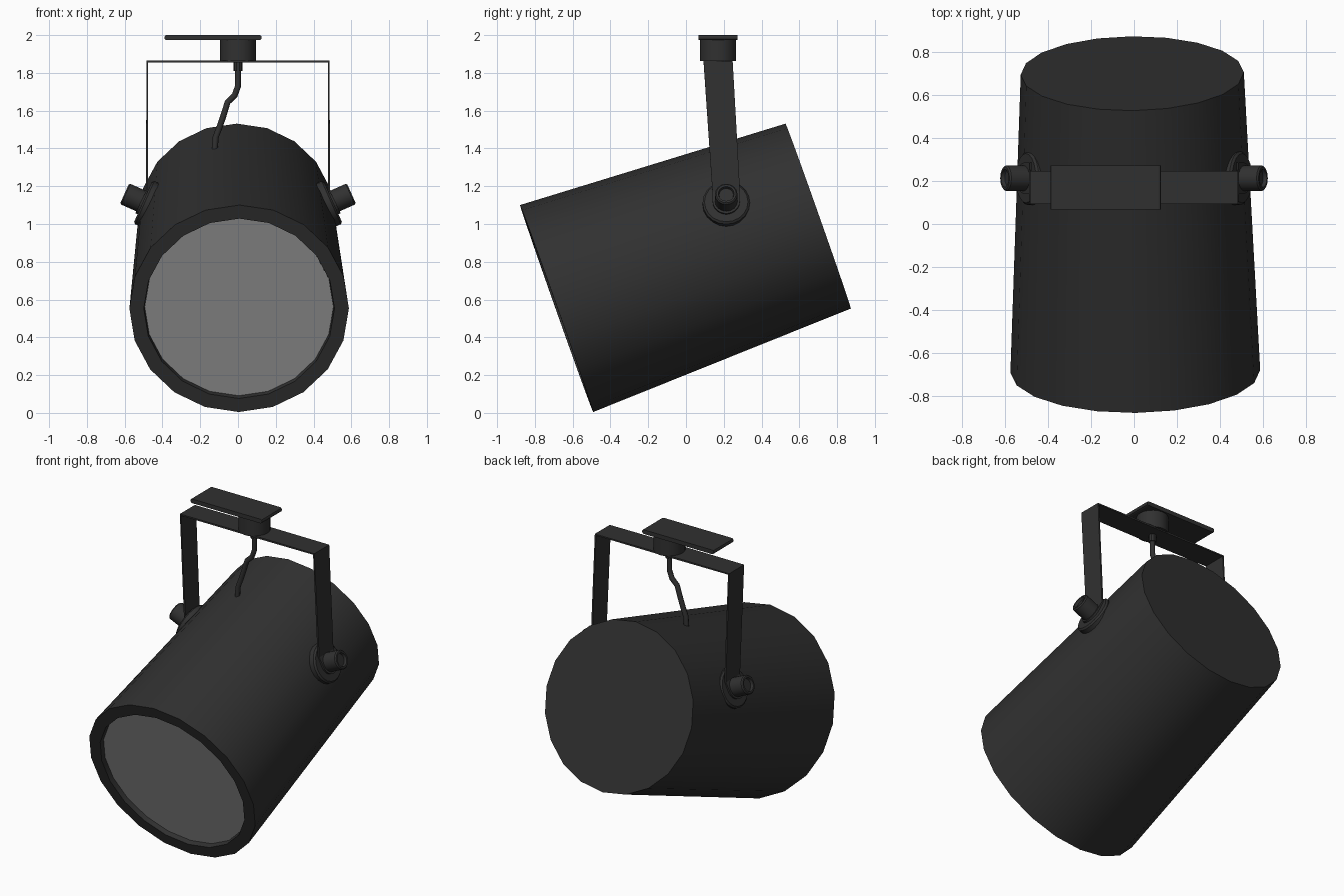
import bpy, bmesh, math
from mathutils import Vector

if "Cube" in bpy.data.objects:
    bpy.data.objects.remove(bpy.data.objects["Cube"])


def material(name, v):
    m = bpy.data.materials.new(name)
    m.diffuse_color = (v, v, v, 1)
    m.use_nodes = True
    m.node_tree.nodes["Principled BSDF"].inputs["Base Color"].default_value = m.diffuse_color
    return m


BLACK = material("dark_paint", 0.03)
GLASS = material("lens_grey", 0.30)


def finish(name, bm, mat=BLACK, mirror=False):
    bmesh.ops.recalc_face_normals(bm, faces=bm.faces)
    me = bpy.data.meshes.new(name)
    bm.to_mesh(me)
    bm.free()
    ob = bpy.data.objects.new(name, me)
    bpy.context.collection.objects.link(ob)
    me.materials.append(mat)
    if mirror:
        ob.modifiers.new("mirror", 'MIRROR').use_clip = True
    return ob


def smooth(ob, angle=30):
    bpy.ops.object.select_all(action='DESELECT')
    ob.select_set(True)
    bpy.context.view_layer.objects.active = ob
    bpy.ops.object.shade_smooth_by_angle(angle=math.radians(angle))


def lathe(name, profile, sides, origin, axis, mat=BLACK, mirror=False):
    """Spin (radius, height) points around an axis; open ends get n-gon caps."""
    bm = bmesh.new()
    q = Vector(axis).to_track_quat('Z', 'Y')
    rings = []
    for r, h in profile:
        rings.append([bm.verts.new(Vector(origin) + q @ Vector((
            r * math.cos(math.tau * i / sides),
            r * math.sin(math.tau * i / sides), h))) for i in range(sides)])
    for a, b in zip(rings, rings[1:]):
        for i in range(sides):
            j = (i + 1) % sides
            bm.faces.new((a[i], a[j], b[j], b[i]))
    bm.faces.new(rings[0])
    if len(rings) > 1:
        bm.faces.new(rings[-1])
    ob = finish(name, bm, mat, mirror)
    smooth(ob)
    return ob


# tapered lamp can, tilted forward, with a recessed front
front = Vector((0.006, -0.685, 0.5525))
back = Vector((-0.008, 0.70, 1.042))
length = (back - front).length
can_axis = back - front
lathe("lamp_can", [(0.5, 0.045), (0.505, 0), (0.581, 0), (0.519, length)],
      20, front, can_axis)
lathe("lens", [(0.5, 0)], 20, front + can_axis.normalized() * 0.03, can_axis, GLASS)

# pivot washers and knobs on both sides
tilt = math.radians(24)
normal = Vector((math.cos(tilt), 0, math.sin(tilt)))
down = Vector((math.sin(tilt), 0, -math.cos(tilt)))
pivot = Vector((0.503, 0.213, 1.117))
lathe("pivot_washer", [(0.125, -0.06), (0.125, -0.01), (0.115, 0)],
      20, pivot, normal, mirror=True)
lathe("pivot_knob", [(0.06, 0), (0.06, 0.10), (0.053, 0.107), (0.042, 0.107), (0.038, 0.09)],
      16, pivot, normal, mirror=True)

# strap yoke: half a folded strip with a rounded end, mirrored
half = 0.077
strip = [(Vector((0, 0.17, 1.86)), half),
         (Vector((0.48, 0.17, 1.86)), half),
         (pivot - down * 0.057 + normal * 0.002, 0.073),
         (pivot + normal * 0.006, 0.072)]
for k in range(1, 6):
    a = math.radians(17 * k)
    strip.append((pivot + normal * 0.006 + down * 0.072 * math.sin(a),
                  0.072 * math.cos(a)))
bm = bmesh.new()
pairs = [[bm.verts.new(p + Vector((0, s * w, 0))) for s in (-1, 1)] for p, w in strip]
for a, b in zip(pairs, pairs[1:]):
    bm.faces.new((a[0], a[1], b[1], b[0]))
yoke = finish("yoke_strap", bm, mirror=True)
sol = yoke.modifiers.new("thickness", 'SOLIDIFY')
sol.thickness = 0.012
sol.offset = 0

# ceiling boss and mounting plate
lathe("mount_boss", [(0.095, 1.862), (0.095, 1.98)], 20, (0, 0.17, 0), (0, 0, 1))
bm = bmesh.new()
bmesh.ops.create_cube(bm, size=1)
for v in bm.verts:
    v.co = Vector((-0.132 + v.co.x * 0.515, 0.17 + v.co.y * 0.205, 1.9865 + v.co.z * 0.027))
ends = [e for e in bm.edges if abs(e.verts[0].co.y - e.verts[1].co.y) > 0.1]
bmesh.ops.bevel(bm, geom=ends, offset=0.011, segments=2, affect='EDGES', profile=0.5)
finish("mount_plate", bm)

# cable gland and cable down to the can
lathe("cable_gland", [(0.023, 1.81), (0.023, 1.86)], 10, (0, 0.17, 0), (0, 0, 1))
path = [(0, 1.82), (0, 1.73), (-0.018, 1.68), (-0.055, 1.645), (-0.075, 1.58),
        (-0.095, 1.52), (-0.118, 1.46), (-0.124, 1.385)]
cu = bpy.data.curves.new("cable", 'CURVE')
cu.dimensions = '3D'
cu.bevel_depth = 0.016
cu.bevel_resolution = 2
cu.use_fill_caps = True
sp = cu.splines.new('POLY')
sp.points.add(len(path) - 1)
for pt, (x, z) in zip(sp.points, path):
    pt.co = (x, 0.17, z, 1)
cu.materials.append(BLACK)
bpy.context.collection.objects.link(bpy.data.objects.new("cable", cu))
